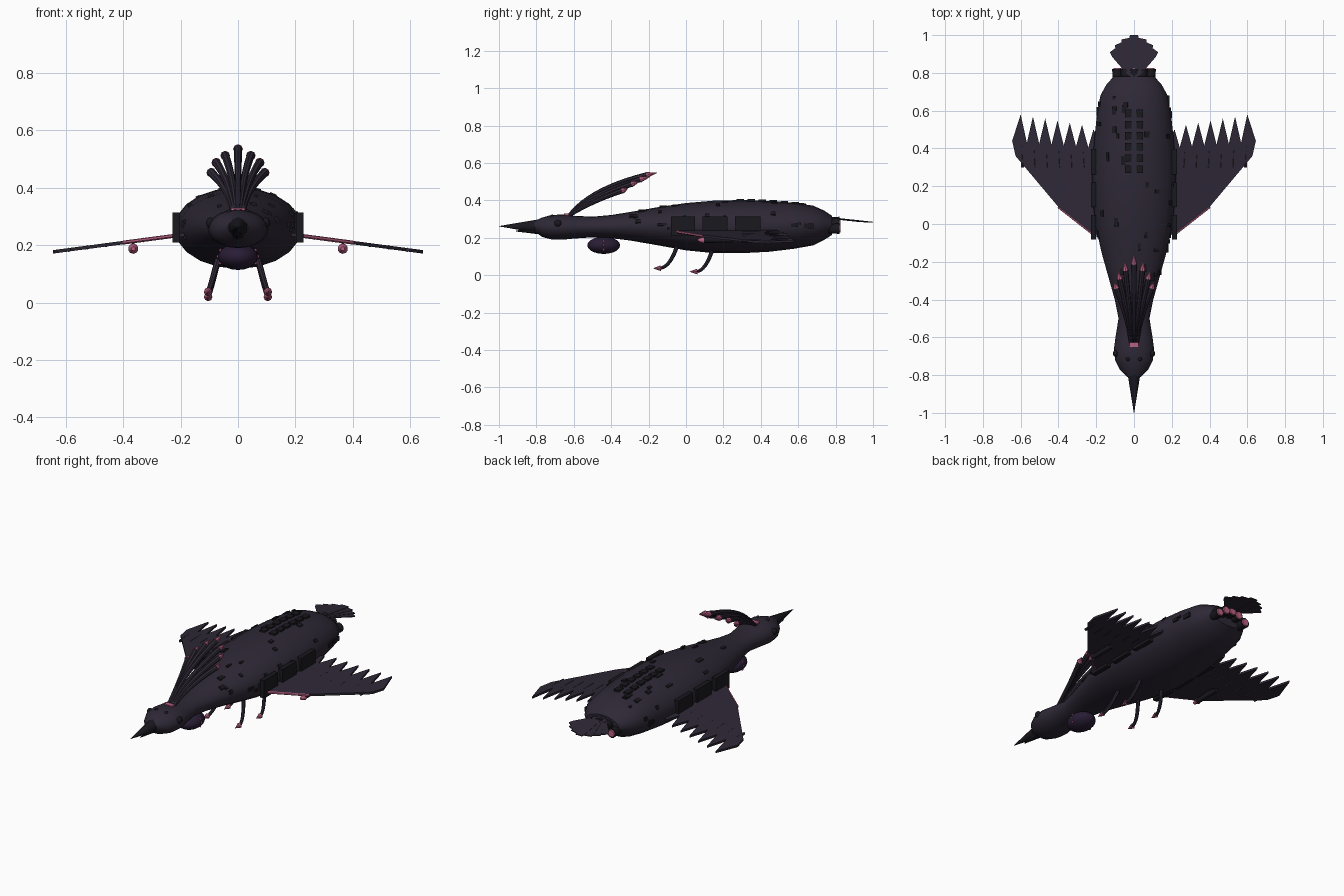
import bpy, bmesh, math, random
from mathutils import Vector

if "Cube" in bpy.data.objects:
    bpy.data.objects.remove(bpy.data.objects["Cube"])

random.seed(4)

def material(name, c):
    m = bpy.data.materials.new(name)
    m.diffuse_color = (*c, 1)
    m.use_nodes = True
    m.node_tree.nodes["Principled BSDF"].inputs["Base Color"].default_value = m.diffuse_color
    return m

HULL = material("hull", (0.027, 0.021, 0.036))
DARK = material("dark", (0.010, 0.009, 0.013))
POD = material("pod", (0.022, 0.012, 0.035))
PINK = material("pink", (0.50, 0.12, 0.23))

def finish(name, bm, mat, smooth=None):
    bmesh.ops.recalc_face_normals(bm, faces=bm.faces)
    me = bpy.data.meshes.new(name)
    bm.to_mesh(me)
    bm.free()
    ob = bpy.data.objects.new(name, me)
    bpy.context.collection.objects.link(ob)
    me.materials.append(mat)
    if smooth:
        bpy.ops.object.select_all(action='DESELECT')
        ob.select_set(True)
        bpy.context.view_layer.objects.active = ob
        bpy.ops.object.shade_smooth_by_angle(angle=math.radians(smooth))
    return ob

def loft(name, rings, mat, smooth=None):
    bm = bmesh.new()
    vs = [[bm.verts.new(p) for p in r] for r in rings]
    n = len(vs[0])
    for a, b in zip(vs, vs[1:]):
        for i in range(n):
            bm.faces.new((a[i], a[(i + 1) % n], b[(i + 1) % n], b[i]))
    bm.faces.new(vs[0])
    bm.faces.new(vs[-1])
    return finish(name, bm, mat, smooth)

def tube(name, pts, radii, mat, sides=8, smooth=40):
    pts = [Vector(p) for p in pts]
    rings = []
    for i, p in enumerate(pts):
        t = (pts[min(i + 1, len(pts) - 1)] - pts[max(i - 1, 0)]).normalized()
        u = t.cross(Vector((1, 0, 0))).normalized()
        v = t.cross(u)
        angs = [2 * math.pi * k / sides for k in range(sides)]
        rings.append([p + radii[i] * (u * math.cos(a) + v * math.sin(a)) for a in angs])
    return loft(name, rings, mat, smooth)

def bezier(a, b, c, n=9):
    a, b, c = Vector(a), Vector(b), Vector(c)
    return [a * (1 - t) ** 2 + b * 2 * t * (1 - t) + c * t * t for t in [i / n for i in range(n + 1)]]

def ball(name, loc, r, mat, sides=16):
    bm = bmesh.new()
    bmesh.ops.create_uvsphere(bm, u_segments=sides, v_segments=sides // 2, radius=1)
    for v in bm.verts:
        v.co = Vector((v.co.x * r[0], v.co.y * r[1], v.co.z * r[2])) + Vector(loc)
    return finish(name, bm, mat, 60)

def box(name, loc, size, mat, rot=None):
    bm = bmesh.new()
    bmesh.ops.create_cube(bm, size=1)
    bmesh.ops.scale(bm, vec=size, verts=bm.verts)
    ob = finish(name, bm, mat)
    ob.location = loc
    if rot:
        ob.rotation_euler = rot
    return ob

def slab(name, pts, thick, mat):
    bm = bmesh.new()
    f = bm.faces.new([bm.verts.new(p) for p in pts])
    ext = bmesh.ops.extrude_face_region(bm, geom=[f])["geom"]
    bmesh.ops.translate(bm, vec=(0, 0, thick), verts=[v for v in ext if isinstance(v, bmesh.types.BMVert)])
    return finish(name, bm, mat)

# Hull: (y, half width, bottom, top)
SECT = [(-.81, .035, .235, .29), (-.77, .075, .205, .308), (-.72, .1, .192, .322), (-.66, .106, .19, .325),
        (-.6, .098, .196, .318), (-.5, .082, .203, .313), (-.4, .102, .198, .322), (-.3, .13, .186, .338),
        (-.15, .172, .16, .364), (0, .205, .133, .386), (.15, .22, .118, .399), (.3, .222, .118, .402),
        (.45, .21, .126, .397), (.58, .196, .142, .387), (.68, .178, .16, .372), (.74, .145, .19, .345),
        (.78, .108, .215, .318)]
N = 20
loft("hull", [[(w * math.cos(2 * math.pi * k / N), y, (b + t) / 2 + (t - b) / 2 * math.sin(2 * math.pi * k / N))
               for k in range(N)] for y, w, b, t in SECT], HULL, 40)

def hull_point(y, a):
    for s, e in zip(SECT, SECT[1:]):
        if s[0] <= y <= e[0]:
            f = (y - s[0]) / (e[0] - s[0])
            w, b, t = [s[i] + f * (e[i] - s[i]) for i in (1, 2, 3)]
            return w * math.cos(a), (b + t) / 2 + (t - b) / 2 * math.sin(a), w, (t - b) / 2

# Scattered hull plates
for i in range(44):
    y, a = random.uniform(-.3, .7), random.uniform(-.3, math.pi + .3)
    x, z, w, h = hull_point(y, a)
    tilt = math.atan2(math.cos(a) / w, math.sin(a) / h)
    box("hull_plate", (x, y, z), (random.uniform(.012, .025), random.uniform(.015, .05), .01), DARK, (0, tilt, 0))

# Roof hatches
for s in (-1, 1):
    for i in range(6):
        y = .29 + .059 * i
        box("roof_hatch", (s * .031, y, hull_point(y, math.pi / 2)[1] - .001), (.034, .04, .014), DARK)

# Beak
tube("upper_beak", [(0, -.78, .262), (0, -1, .262)], [.038, .001], DARK, 10)
tube("lower_beak", [(0, -.77, .243), (0, -.91, .236)], [.026, .002], DARK, 8)

# Eyes, brow lamps, crest band
for s in (-1, 1):
    ball("eye", (s * .097, -.685, .278), (.014, .019, .019), DARK)
    ball("brow_lamp", (s * .031, -.715, .313), (.012, .012, .012), DARK, 10)
box("crest_band", (0, -.64, .322), (.05, .024, .014), PINK)

# Crest feathers
TIPS = [(0, -.155, .548), (.05, -.195, .525), (.085, -.25, .5), (.105, -.31, .463)]
for i, tip in enumerate(TIPS):
    for s in ((1,) if i == 0 else (-1, 1)):
        c = Vector((s * tip[0], tip[1], tip[2]))
        base = Vector((s * .006 * i, -.63, .315))
        mid = Vector((s * tip[0] * .35, -.51 + .01 * i, .475 - .022 * i))
        path = bezier(base, mid, c, 12)
        tube("crest_feather", path[:12], [.008 + .007 * k / 11 for k in range(12)], HULL)
        tube("crest_tip", [path[11], c], [.017, .001], PINK, 8)

# Belly gondola
ball("gondola", (0, -.44, .16), (.07, .088, .046), POD, 20)
for s in (-1, 1):
    for k in (-.5, 0, .5):
        ball("gondola_lamp", (s * .07 * math.cos(k), -.44, .16 + .046 * math.sin(k)), (.005, .006, .006), PINK, 8)

# Claws
for s in (-1, 1):
    for y0, dz in ((-.05, .018), (.145, 0)):
        path = bezier((s * .07, y0, .15), (s * .098, y0 - .035, .03 + dz), (s * .104, y0 - .085, .02 + dz))
        tube("claw", path, [.011 - .0003 * k for k in range(10)], HULL)
        tube("claw_tip", [path[-1], path[-1] + Vector((0, -.04, -.001))], [.015, .001], PINK, 8)

# Side doors
for s in (-1, 1):
    for y, d in ((-.017, .128), (.155, .132), (.33, .135)):
        box("side_door", (s * .215, y, .262), (.026, d, .105), DARK)

# Wings with sawtooth trailing edge
def wing_z(x):
    return .227 - (x - .22) * .132
outline = [(.17, -.06), (.215, -.055), (.4, .09), (.627, .36), (.645, .44)]
for i in range(6):
    x = .6 - .065 * i
    outline += [(x, .58 - .011 * i), (x - .033, .43 - .005 * i)]
outline += [(.215, .5), (.17, .42)]
for s in (-1, 1):
    slab("wing", [(s * x, y, wing_z(x)) for x, y in outline], .012, HULL)
    # Ridges along each wing spike
    for i in range(6):
        x = .6 - .065 * i
        tube("wing_rib", [(s * (x - .01), .3, wing_z(x) + .007), (s * x, .56 - .011 * i, wing_z(x) + .007)],
             [.008, .003], HULL, 6)
    # Glowing leading edge
    tube("wing_edge", [(s * x, y, wing_z(x) + .006) for x, y in ((.215, -.055), (.4, .09))], [.007, .007], PINK, 6)
    # Underwing gun pods
    tube("wing_pod", [(s * .365, .09, .188), (s * .365, .25, .188)], [.015, .013], DARK, 10)
    tube("wing_pod_nose", [(s * .365, .065, .188), (s * .365, .095, .188)], [.007, .018], PINK, 10)
    box("wing_pylon", (s * .365, .17, .203), (.01, .09, .02), DARK)

# Stern thrusters
for i in range(-2, 3):
    x, z = .044 * i, .285 - .009 * i * i
    tube("thruster", [(x, .76, z), (x, .82, z)], [.024, .028], DARK, 12)
    tube("thruster_glow", [(x, .815, z), (x, .826, z)], [.024, .02], PINK, 12)

# Tail fan
for i in range(-3, 4):
    a = math.radians(12 * i)
    L = .23 - .014 * abs(i)
    shape = [(-.012, 0), (.012, 0), (.026, L - .03), (.022, L), (-.022, L), (-.026, L - .03)]
    pts = []
    for u, v in shape:
        y = .77 + v * math.cos(a) - u * math.sin(a)
        pts.append((u * math.cos(a) + v * math.sin(a), y, .306 - .11 * (y - .77) - .0015 * abs(i)))
    slab("tail_feather", pts, .005, HULL)
